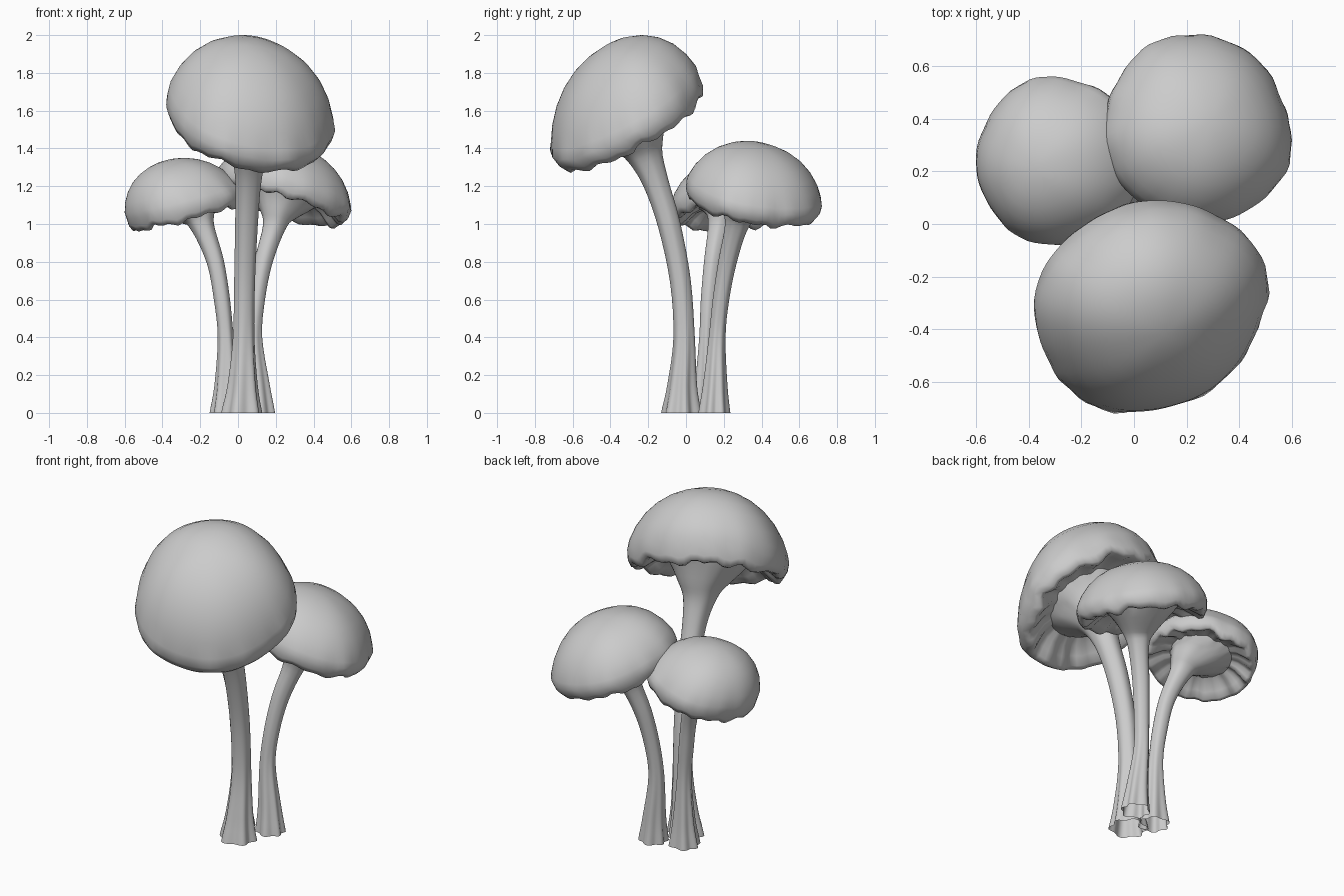
import bpy, math
from mathutils import Vector

if "Cube" in bpy.data.objects:
    bpy.data.objects.remove(bpy.data.objects["Cube"])

SEG = 72
UP = Vector((0, 0, 1))

# cap sections: radius, height, share of rim ripple
DOME = [(0.0, 1.0, 0), (.16, .985, 0), (.33, .94, 0), (.50, .86, 0), (.66, .74, 0),
        (.80, .58, 0), (.91, .39, .05), (.98, .20, .15)]
LIP = [(1.0, .07, .4), (.985, -.05, .8), (.94, -.13, 1.0), (.88, -.13, 1.0), (.78, -.06, .95),
       (.66, .01, .7), (.54, .04, .45)]


def loft(name, rings):
    """Skin closed rings of equal length; rings of one point become poles."""
    verts, idx, faces = [], [], []
    for r in rings:
        idx.append(list(range(len(verts), len(verts) + len(r))))
        verts += [tuple(p) for p in r]
    for a, b in zip(idx, idx[1:]):
        n = max(len(a), len(b))
        for i in range(n):
            j = (i + 1) % n
            if len(a) == 1:
                faces.append((a[0], b[i], b[j]))
            else:
                faces.append((a[i], b[i], b[j], a[j]))
    mesh = bpy.data.meshes.new(name)
    mesh.from_pydata(verts, [], faces)
    mesh.polygons.foreach_set("use_smooth", [True] * len(mesh.polygons))
    ob = bpy.data.objects.new(name, mesh)
    bpy.context.collection.objects.link(ob)


def cap(name, normal, radius, dome, upright, lo, hi, phase):
    """Tilted dome with rippled lip, fitted to its extents; returns its inner underside ring."""
    n = Vector(normal).normalized()
    q = UP.rotation_difference(n)
    lean = n.lerp(UP, upright).normalized()
    rings = []
    for k, (r, h, rip) in enumerate(DOME + LIP):
        ring = []
        axis, height = (lean, dome) if k < len(DOME) else (n, radius)
        for i in range(SEG if r else 1):
            a = 2 * math.pi * i / SEG
            pleat = (.4 * math.sin(17 * a + phase + 1.2 * math.sin(3 * a))
                     + .35 * math.sin(10 * a + 2 * phase + math.sin(2 * a))
                     + .25 * math.sin(6 * a + phase))
            swell = 1 + .015 * math.sin(3 * a + phase) + .012 * math.sin(5 * a - phase)
            rr = radius * r * (swell + .03 * rip * pleat)
            p = q @ Vector((rr * math.cos(a), rr * math.sin(a), 0))
            ring.append(p + axis * (h * height + radius * rip * .06 * pleat))
        rings.append(ring)
    pts = [p for ring in rings for p in ring]
    for k in range(3):
        a, b = min(p[k] for p in pts), max(p[k] for p in pts)
        for p in pts:
            p[k] = lo[k] + (p[k] - a) * (hi[k] - lo[k]) / (b - a)
    loft(name, rings)
    return rings[-1]


def spline(pts, steps=4):
    """Catmull-Rom resampling of x, y, z, radius points."""
    pts = [Vector(p) for p in pts]
    ext = [2 * pts[0] - pts[1]] + pts + [2 * pts[-1] - pts[-2]]
    out = []
    for p0, p1, p2, p3 in zip(ext, ext[1:], ext[2:], ext[3:]):
        for s in range(steps):
            t = s / steps
            out.append(.5 * (2 * p1 + (p2 - p0) * t + (2 * p0 - 5 * p1 + 4 * p2 - p3) * t * t
                             + (3 * p1 - p0 - 3 * p2 + p3) * t ** 3))
    return out + [pts[-1]]


def stem(name, path, normal, phase, top):
    """Bent stem with fluted open foot, flaring into the cap's inner ring."""
    centre = sum(top, Vector()) / len(top)
    radius = sum((p - centre).length for p in top) / len(top)
    pts = spline(path + [(*centre, radius)])
    n = Vector(normal).normalized()
    rings = []
    for k, p in enumerate(pts[:-1]):
        t = (pts[k + 1] - pts[max(k - 1, 0)]).to_3d().normalized()
        if k == 0:
            t = UP
        w = max(0, (k - len(pts) + 9) / 8)
        q = UP.rotation_difference(t.lerp(n, w))
        flute = .11 * max(.12, 1 - p.z / .6)
        ring = []
        for i in range(SEG):
            a = 2 * math.pi * i / SEG
            r = p.w * (1 + flute * math.sin(6 * a + phase + .6 * math.sin(2 * a)))
            # pick up the cap's pleats near the top
            r *= 1 + w ** 3 * ((top[i] - centre).length / radius - 1)
            ring.append(p.to_3d() + q @ Vector((r * math.cos(a), r * math.sin(a), 0)))
        rings.append(ring)
    loft(name, rings + [top])


# tall front mushroom
N = (.23, -.48, .85)
top = cap("tall_cap", N, .45, .42, .45, (-.38, -.72, 1.27), (.515, .09, 2.0), .4)
stem("tall_stem", [(.02, -.025, 0, .10), (.025, -.02, .15, .075), (.03, -.01, .4, .056),
                   (.035, -.03, .7, .055), (.045, -.09, 1.0, .06), (.055, -.16, 1.22, .068),
                   (.06, -.215, 1.36, .095), (.065, -.25, 1.45, .15)], N, 0, top)

# left mushroom
N = (-.22, -.06, .97)
top = cap("left_cap", N, .32, .25, -.9, (-.60, -.08, .96), (.03, .56, 1.35), 1.7)
stem("left_stem", [(-.06, .10, 0, .082), (-.06, .105, .15, .06), (-.065, .11, .4, .041),
                   (-.085, .12, .6, .042), (-.12, .14, .8, .045), (-.185, .175, .98, .06),
                   (-.215, .20, 1.05, .10)], N, 2, top)

# right back mushroom
N = (.28, .18, .94)
top = cap("right_cap", N, .36, .29, .3, (-.12, 0, .975), (.60, .72, 1.44), 3.1)
stem("right_stem", [(.115, .15, 0, .077), (.105, .155, .15, .06), (.085, .165, .4, .043),
                    (.10, .185, .6, .043), (.135, .22, .8, .048), (.19, .265, .98, .06),
                    (.21, .29, 1.06, .10)], N, 4, top)
